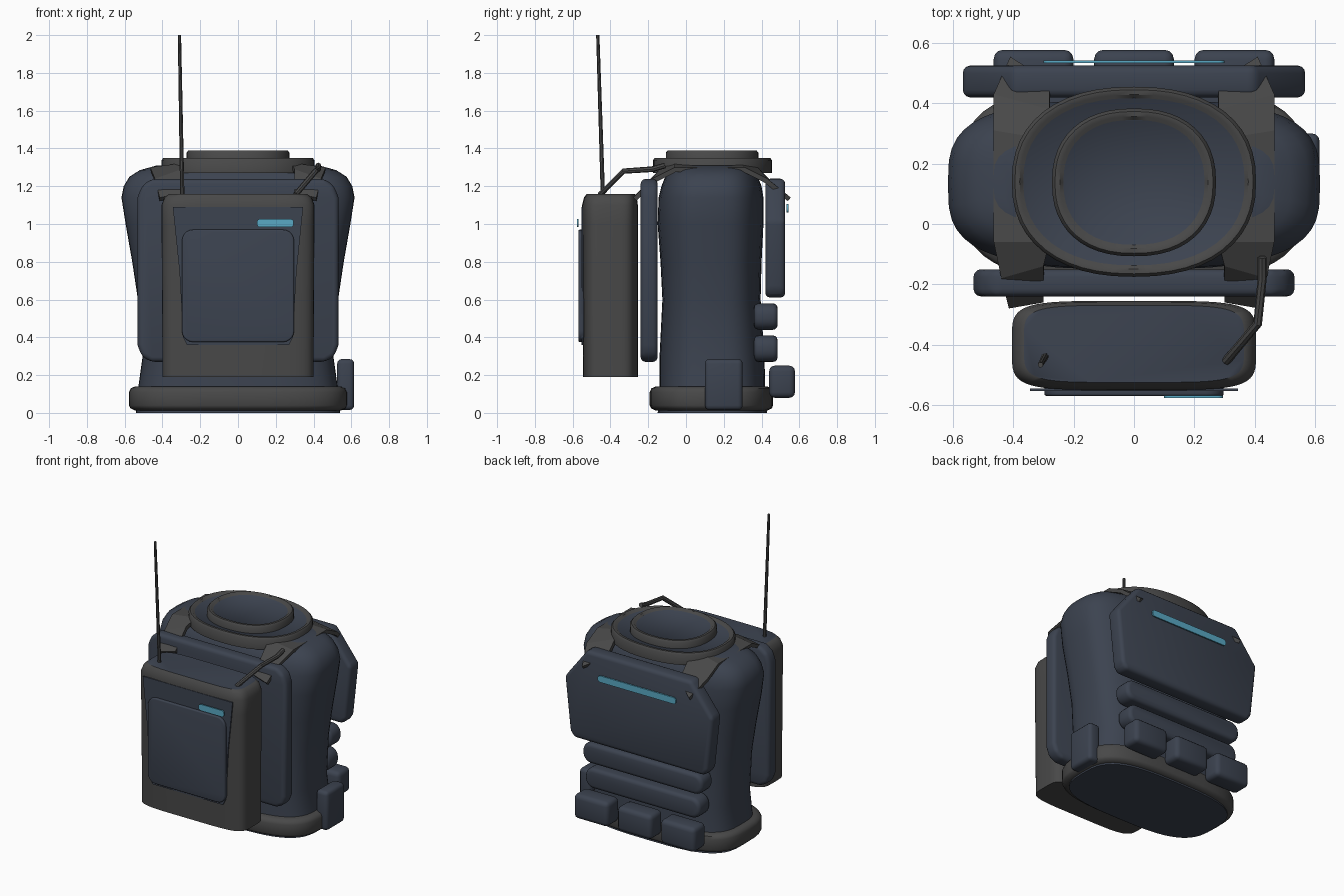
import bpy
import bmesh
import math
from mathutils import Vector

if "Cube" in bpy.data.objects:
    bpy.data.objects.remove(bpy.data.objects["Cube"], do_unlink=True)


def material(name, rgb):
    mat = bpy.data.materials.new(name)
    mat.use_nodes = True
    mat.diffuse_color = (*rgb, 1)
    mat.node_tree.nodes["Principled BSDF"].inputs["Base Color"].default_value = (*rgb, 1)
    return mat


NAVY = material("navy armour", (0.045, 0.056, 0.08))
GREY = material("dark grey fabric", (0.065, 0.065, 0.065))
BLUE = material("light blue glow", (0.10, 0.40, 0.56))


def finish(name, bm, *mats, angle=35):
    bmesh.ops.recalc_face_normals(bm, faces=bm.faces)
    mesh = bpy.data.meshes.new(name)
    bm.to_mesh(mesh)
    bm.free()
    for mat in mats:
        mesh.materials.append(mat)
    obj = bpy.data.objects.new(name, mesh)
    bpy.context.collection.objects.link(obj)
    bpy.ops.object.select_all(action="DESELECT")
    obj.select_set(True)
    bpy.context.view_layer.objects.active = obj
    bpy.ops.object.shade_smooth_by_angle(angle=math.radians(angle))
    return obj


def rounded_rect(x0, x1, z0, z1, r, steps=5):
    corners = [(x1 - r, z1 - r), (x0 + r, z1 - r), (x0 + r, z0 + r), (x1 - r, z0 + r)]
    points = []
    for i, (cx, cz) in enumerate(corners):
        for k in range(steps + 1):
            a = math.pi / 2 * (i + k / steps)
            points.append((cx + r * math.cos(a), cz + r * math.sin(a)))
    return points


def plate(name, outline, y0, y1, bevel, mat):
    """Outline in x and z, extruded along y, with rounded edges."""
    bm = bmesh.new()
    front = bm.faces.new([bm.verts.new((x, y0, z)) for x, z in outline])
    side = bmesh.ops.extrude_face_region(bm, geom=[front])["geom"]
    for v in side:
        if isinstance(v, bmesh.types.BMVert):
            v.co.y = y1
    bm.normal_update()
    bmesh.ops.recalc_face_normals(bm, faces=bm.faces)
    if bevel:
        edges = [e for e in bm.edges if e.calc_face_angle(0) > math.radians(25)]
        bmesh.ops.bevel(bm, geom=edges, offset=bevel, segments=3, profile=0.5, affect="EDGES")
    return finish(name, bm, mat)


def box(name, x0, x1, y0, y1, z0, z1, bevel, mat):
    return plate(name, [(x0, z0), (x1, z0), (x1, z1), (x0, z1)], y0, y1, bevel, mat)


def loft(name, rings, power, mats, cap=0, sides=48):
    """Stack of superellipse rings (z, half width, y min, y max)."""
    bm = bmesh.new()
    loops = []
    for z, rx, ya, yb in rings:
        loop = []
        for i in range(sides):
            c, s = (f(2 * math.pi * i / sides) for f in (math.cos, math.sin))
            px = math.copysign(abs(c) ** (2 / power), c)
            py = math.copysign(abs(s) ** (2 / power), s)
            loop.append(bm.verts.new((rx * px, (ya + yb) / 2 + (yb - ya) / 2 * py, z)))
        loops.append(loop)
    for a, b in zip(loops, loops[1:]):
        for i in range(sides):
            j = (i + 1) % sides
            bm.faces.new((a[i], a[j], b[j], b[i]))
    bm.faces.new(loops[0])
    bm.faces.new(loops[-1]).material_index = cap
    return finish(name, bm, *mats, angle=45)


def tube(name, points, r0, r1, mat, sides=8):
    bm = bmesh.new()
    points = [Vector(p) for p in points]
    loops = []
    for i, p in enumerate(points):
        d = points[min(i + 1, len(points) - 1)] - points[max(i - 1, 0)]
        q = d.to_track_quat("Z", "Y")
        r = r0 + (r1 - r0) * i / (len(points) - 1)
        ring = [2 * math.pi * k / sides for k in range(sides)]
        loops.append([bm.verts.new(p + q @ Vector((r * math.cos(a), r * math.sin(a), 0)))
                      for a in ring])
    for a, b in zip(loops, loops[1:]):
        for k in range(sides):
            m = (k + 1) % sides
            bm.faces.new((a[k], a[m], b[m], b[k]))
    bm.faces.new(loops[0])
    bm.faces.new(loops[-1])
    return finish(name, bm, mat)


# Torso and belt
loft("torso", [
    (0, 0.54, -0.15, 0.43), (0.12, 0.53, -0.14, 0.42), (0.3, 0.505, -0.14, 0.415),
    (0.6, 0.53, -0.125, 0.395), (0.8, 0.56, -0.135, 0.40), (1.0, 0.595, -0.15, 0.41),
    (1.14, 0.617, -0.145, 0.41), (1.2, 0.605, -0.13, 0.40), (1.25, 0.575, -0.11, 0.38),
    (1.285, 0.52, -0.08, 0.36), (1.31, 0.43, -0.04, 0.32)], 3.2, [NAVY])
loft("belt", [
    (0.012, 0.545, -0.16, 0.43), (0.025, 0.57, -0.185, 0.455), (0.04, 0.577, -0.192, 0.46),
    (0.11, 0.577, -0.192, 0.46), (0.13, 0.568, -0.183, 0.453), (0.14, 0.545, -0.16, 0.43)],
    3.2, [GREY])


# Two stepped neck rings with flush caps
def neck_ring(name, z0, z1, rx, ry, cy):
    def ring(z, inset):
        return (z, rx - inset, cy - ry + inset, cy + ry - inset)
    loft(name, [ring(z0, 0), ring(z1 - 0.012, 0), ring(z1, 0.01), ring(z1, 0.026),
                ring(z1 - 0.012, 0.038)], 2.3, [GREY, NAVY], cap=1)


neck_ring("outer_collar", 1.27, 1.35, 0.405, 0.315, 0.14)
neck_ring("inner_collar", 1.32, 1.39, 0.272, 0.245, 0.138)

# Shoulder straps: inner and outer edge points for each station
strap_edges = [
    ((0.28, 0.47, 1.21), (0.41, 0.555, 1.14)), ((0.28, 0.38, 1.30), (0.465, 0.43, 1.24)),
    ((0.28, 0.28, 1.325), (0.465, 0.31, 1.30)), ((0.28, -0.06, 1.325), (0.465, -0.06, 1.30)),
    ((0.30, -0.14, 1.29), (0.44, -0.18, 1.24)), ((0.30, -0.26, 1.16), (0.415, -0.28, 1.14))]
for side, label in ((1, "left"), (-1, "right")):
    bm = bmesh.new()
    pairs = [[bm.verts.new((side * x, y, z)) for x, y, z in pair] for pair in strap_edges]
    for a, b in zip(pairs, pairs[1:]):
        bm.faces.new((a[0], a[1], b[1], b[0]))
    bmesh.ops.recalc_face_normals(bm, faces=bm.faces)
    bmesh.ops.solidify(bm, geom=bm.faces[:], thickness=0.025)
    finish(label + "_shoulder_strap", bm, GREY, angle=20)


def mirrored(half):
    return half + [(-x, z) for x, z in reversed(half)]


# Armour plates and abdominal bars
plate("front_plate", mirrored([(0.46, 0.27), (0.51, 0.30), (0.532, 0.36), (0.532, 1.14),
                               (0.51, 1.20), (0.46, 1.238)]), -0.24, -0.15, 0.025, NAVY)
plate("rear_plate", mirrored([(0.50, 0.61), (0.53, 0.65), (0.57, 1.02), (0.40, 1.24)]),
      0.42, 0.525, 0.025, NAVY)
for z, half in ((0.44, 0.46), (0.27, 0.44)):
    plate("abdominal_bar", rounded_rect(-half, half, z, z + 0.14, 0.06), 0.36, 0.485, 0.025, NAVY)

# Pouches
for x in (-0.333, 0, 0.333):
    box("belt_pouch", x - 0.132, x + 0.132, 0.44, 0.577, 0.08, 0.25, 0.03, NAVY)
box("side_pouch", 0.525, 0.615, 0.10, 0.30, 0.015, 0.285, 0.025, NAVY)

# Pack with a coloured top and front
loft("pack", [
    (0.19, 0.40, -0.545, -0.255), (0.6, 0.402, -0.548, -0.255), (1.0, 0.405, -0.55, -0.255),
    (1.10, 0.405, -0.55, -0.255), (1.14, 0.39, -0.54, -0.26), (1.16, 0.365, -0.525, -0.27)],
    5, [GREY, NAVY], cap=1, sides=64)
plate("pack_front", mirrored([(0.27, 0.36), (0.29, 0.40), (0.31, 0.75), (0.345, 1.09)]),
      -0.553, -0.545, 0, NAVY)
plate("pack_panel", rounded_rect(-0.297, 0.297, 0.375, 0.97, 0.06), -0.57, -0.54, 0.008, NAVY)

# Glowing strips
plate("pack_light", rounded_rect(0.10, 0.295, 0.983, 1.027, 0.018), -0.577, -0.568, 0, BLUE)
plate("rear_light", rounded_rect(-0.30, 0.30, 1.06, 1.105, 0.018), 0.533, 0.542, 0, BLUE)

# Antenna and hose
tube("antenna", [(-0.295, -0.44, 1.15), (-0.31, -0.467, 2.0)], 0.012, 0.009, GREY)
tube("hose", [(0.305, -0.455, 1.155), (0.41, -0.33, 1.28), (0.425, -0.18, 1.29),
              (0.425, -0.11, 1.31)], 0.015, 0.015, GREY)
